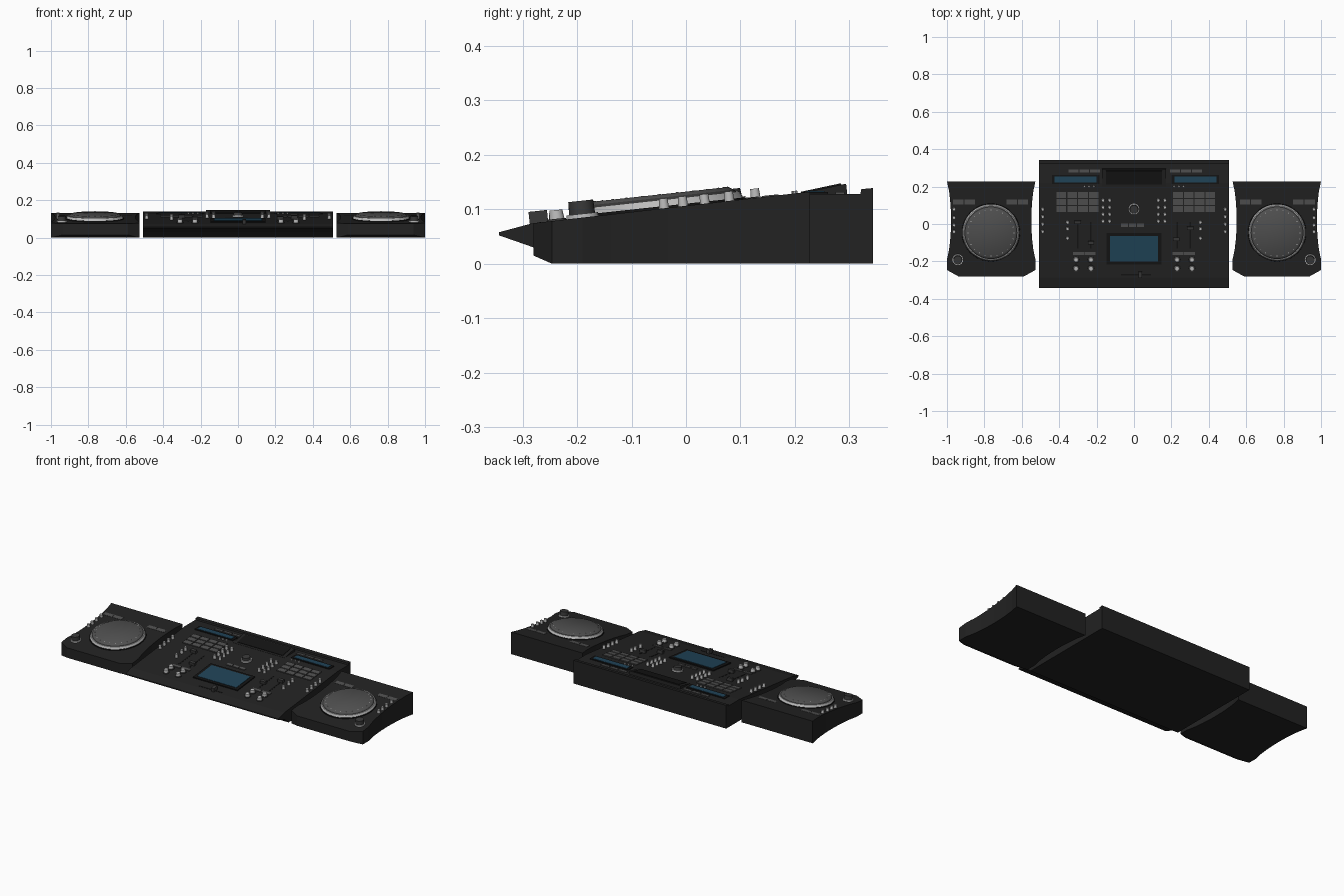
import bpy, bmesh, math
from mathutils import Matrix

if "Cube" in bpy.data.objects:
    bpy.data.objects.remove(bpy.data.objects["Cube"])

SLOPE = 0.108


def material(name, *rgb):
    m = bpy.data.materials.new(name)
    m.diffuse_color = (*rgb, 1)
    m.use_nodes = True
    m.node_tree.nodes["Principled BSDF"].inputs["Base Color"].default_value = m.diffuse_color
    return m


BODY = material("charcoal body", 0.016, 0.016, 0.016)
BLACK = material("black trim", 0.007, 0.007, 0.007)
GREY = material("grey buttons", 0.08, 0.08, 0.08)
DARK = material("dark grey caps", 0.04, 0.04, 0.04)
LIGHT = material("light metal", 0.5, 0.5, 0.5)
BLUE = material("blue screen", 0.014, 0.056, 0.095)


def frame(x, y):
    """Local frame sitting on the sloped top panel (flat at the rear)."""
    z = min(0.0735 + (y + 0.285) * SLOPE, 0.128)
    tilt = math.atan(SLOPE) if y < 0.21 else 0
    return Matrix.Translation((x, y, z)) @ Matrix.Rotation(tilt, 4, 'X')


def finish(name, bm, mat, smooth=False):
    bmesh.ops.recalc_face_normals(bm, faces=bm.faces)
    me = bpy.data.meshes.new(name)
    bm.to_mesh(me)
    bm.free()
    me.materials.append(mat)
    ob = bpy.data.objects.new(name, me)
    bpy.context.collection.objects.link(ob)
    if smooth:
        bpy.ops.object.select_all(action='DESELECT')
        ob.select_set(True)
        bpy.context.view_layer.objects.active = ob
        bpy.ops.object.shade_smooth_by_angle(angle=math.radians(35))
    return ob


def boxes(name, mat, items, h):
    """items: (x, y, width, depth) plates standing h above the panel."""
    bm = bmesh.new()
    for x, y, w, d in items:
        m = frame(x, y) @ Matrix.Translation((0, 0, h / 2 - 0.002)) @ Matrix.Diagonal((w, d, h + 0.004, 1))
        bmesh.ops.create_cube(bm, size=1, matrix=m)
    return finish(name, bm, mat)


def knobs(name, mat, items, r1, r2, z0, z1, seg=16):
    """items: (x, y) round parts from height z0 to z1 above the panel."""
    bm = bmesh.new()
    for x, y in items:
        m = frame(x, y) @ Matrix.Translation((0, 0, (z0 + z1) / 2))
        bmesh.ops.create_cone(bm, cap_ends=True, segments=seg, radius1=r1, radius2=r2,
                              depth=z1 - z0, matrix=m)
    return finish(name, bm, mat, True)


def extrude_x(name, mat, profile, x0, x1):
    bm = bmesh.new()
    a = [bm.verts.new((x0, y, z)) for y, z in profile]
    b = [bm.verts.new((x1, y, z)) for y, z in profile]
    bm.faces.new(a)
    bm.faces.new(b[::-1])
    for i in range(len(a)):
        j = (i + 1) % len(a)
        bm.faces.new((a[i], a[j], b[j], b[i]))
    return finish(name, bm, mat)


def both(items):
    return [(s * i[0], *i[1:]) for s in (-1, 1) for i in items]


# centre console body with front lip and rear rim
extrude_x("console_body", BODY, [(-0.245, 0), (-0.28, 0.03), (-0.343, 0.052), (-0.343, 0.058),
          (-0.285, 0.0735), (0.2195, 0.128), (0.32, 0.128), (0.322, 0.137), (0.343, 0.139),
          (0.343, 0)], -0.507, 0.507)
# raised rear display with dark inset
extrude_x("rear_display", BODY, [(0.2, 0.12), (0.2, 0.127), (0.294, 0.147), (0.297, 0.12)], -0.17, 0.17)
bm = bmesh.new()
bmesh.ops.create_cube(bm, size=1, matrix=Matrix.Translation((0, 0.248, 0.138))
                      @ Matrix.Rotation(math.atan(0.02 / 0.094), 4, 'X') @ Matrix.Diagonal((0.3, 0.075, 0.004, 1)))
finish("rear_display_glass", bm, BLACK)

# side player bodies: outline with waisted sides and chamfered front
for s, side in ((-1, "left"), (1, "right")):
    c, hw = s * 0.7635, 0.2365
    half = [(0.175, -0.28), (hw, -0.246)]
    half += [(hw - 0.022 * math.sin(math.pi * i / 8) ** 0.7, -0.19 + 0.418 * i / 8) for i in range(9)]
    n = len(half)
    outline = [(c + x, y) for x, y in half] + [(c - x, y) for x, y in half[::-1]]
    bm = bmesh.new()
    bot = [bm.verts.new((x, y, 0.015 if y < -0.27 else 0)) for x, y in outline]
    top = [bm.verts.new((x, y, 0.0745 + (y + 0.28) * 0.114)) for x, y in outline]
    bm.faces.new(top)
    bm.faces.new(bot[1:-1])
    bm.faces.new((bot[0], bot[1], bot[-2], bot[-1]))
    for i in range(2 * n):
        j = (i + 1) % (2 * n)
        bm.faces.new((bot[i], bot[j], top[j], top[i]))
    finish(side + "_player_body", bm, BODY)

# jog wheels: base, metal ring, groove, platter and marker dots
JOG = both([(0.765, -0.045)])
knobs("jog_base", BLACK, JOG, 0.157, 0.155, -0.004, 0.006, 48)
knobs("jog_ring", LIGHT, JOG, 0.152, 0.146, 0.006, 0.018, 48)
knobs("jog_groove", DARK, JOG, 0.141, 0.136, 0.018, 0.022, 48)
knobs("jog_platter", GREY, JOG, 0.136, 0.127, 0.022, 0.028, 48)
dots = [(x + 0.123 * math.cos(math.tau * i / 24), y + 0.123 * math.sin(math.tau * i / 24))
        for x, y in JOG for i in range(24)]
knobs("jog_dots", LIGHT, dots, 0.0025, 0.0025, 0.026, 0.0288, 6)

# large rotary knobs on metal collars
big = both([(0.942, -0.19)])
knobs("tempo_collar", LIGHT, big, 0.03, 0.029, -0.002, 0.008, 24)
knobs("tempo_knob", DARK, big, 0.024, 0.023, 0.008, 0.032, 24)
knobs("browse_collar", LIGHT, [(0, 0.08)], 0.031, 0.03, -0.002, 0.008, 24)
knobs("browse_knob", DARK, [(0, 0.08)], 0.024, 0.022, 0.008, 0.024, 24)

# small light knobs
small = [(x, y) for x in (0.13, 0.165) for y in (0.128, 0.09, 0.053, 0.016)]
small += [(0.488, y) for y in (0.08, 0.04, 0.0, -0.04)]
small += [(0.962, y) for y in (0.08, 0.035, -0.005, -0.04)]
small += [(0.355, y) for y in (0.01, -0.025, -0.075)]
knobs("small_knobs", LIGHT, both(small), 0.0095, 0.008, -0.002, 0.02, 12)
knobs("indicator_knobs", LIGHT, both([(x, 0.2) for x in (0.215, 0.24, 0.265)]), 0.006, 0.005, -0.002, 0.008, 10)
eq = both([(x, y) for x in (0.23, 0.31) for y in (-0.19, -0.237)])
knobs("effect_collars", DARK, eq, 0.018, 0.017, -0.002, 0.004, 16)
knobs("effect_knobs", LIGHT, eq, 0.014, 0.012, 0.004, 0.02, 16)

# pad grids and button rows
pads = [(s * 0.312 + 0.01 + 0.0575 * (i - 1.5), 0.155 - 0.037 * j, 0.052, 0.031)
        for s in (-1, 1) for i in range(4) for j in range(3)]
boxes("performance_pads", GREY, pads, 0.005)
rows = [(s * 0.272 + 0.006 + 0.058 * (i - 1), 0.283, 0.053, 0.017) for s in (-1, 1) for i in range(3)]
rows += [(0.042 * (i - 1) - 0.008, -0.006, 0.037, 0.018) for i in range(3)]
rows += both([(0.235, -0.158, 0.057, 0.017), (0.297, -0.158, 0.057, 0.017),
              (0.594, 0.118, 0.055, 0.026), (0.653, 0.118, 0.055, 0.026),
              (0.878, 0.118, 0.058, 0.026), (0.94, 0.118, 0.058, 0.026)])
boxes("button_rows", GREY, rows, 0.004)

# narrow status screens and the main touch screen
bars = [(s * 0.32 + 0.008, 0.238) for s in (-1, 1)]
boxes("status_bezels", BLACK, [(x, y, 0.255, 0.046) for x, y in bars], 0.004)
boxes("status_screens", BLUE, [(x, y, 0.225, 0.032) for x, y in bars], 0.006)
boxes("touch_bezel", BLACK, [(0, -0.132, 0.295, 0.168)], 0.006)
boxes("touch_screen", BLUE, [(0, -0.132, 0.258, 0.136)], 0.008)

# fader slots and caps, crossfader
boxes("fader_slots", BLACK, both([(0.23, -0.06, 0.008, 0.14), (0.3, -0.06, 0.008, 0.14)])
      + [(0.01, -0.27, 0.16, 0.008)], 0.001)
boxes("fader_caps", DARK, [(-0.23, -0.1, 0.034, 0.018), (-0.3, 0.01, 0.034, 0.018),
      (0.225, -0.08, 0.034, 0.018), (0.3, -0.022, 0.034, 0.018)], 0.018)
boxes("crossfader_cap", DARK, [(0.033, -0.27, 0.018, 0.034)], 0.022)
